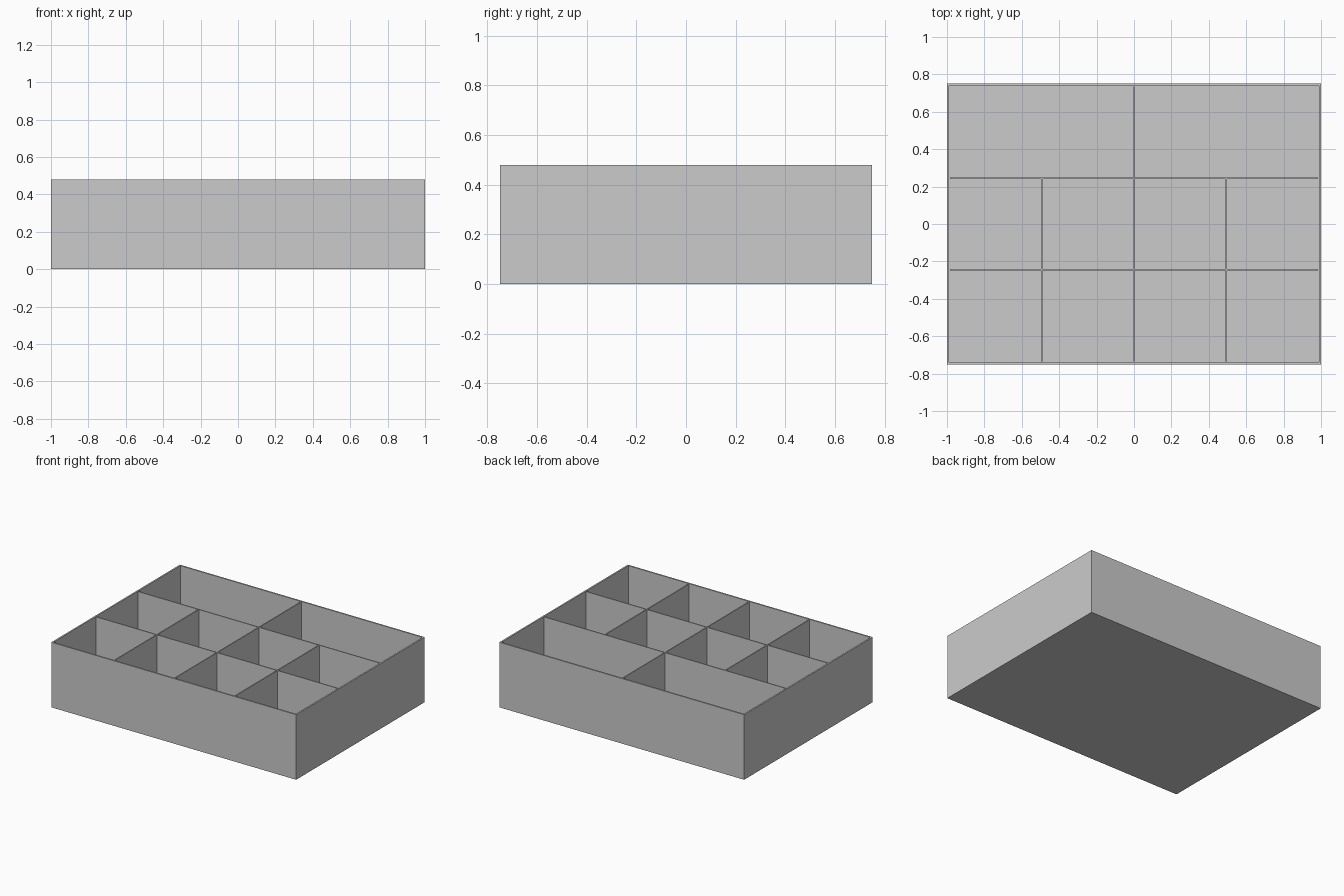
import bpy
import bmesh
from mathutils import Matrix, Vector

old = bpy.data.objects.get("Cube")
if old:
    bpy.data.objects.remove(old)

WIDTH, DEPTH, HEIGHT = 2.0, 1.5, 0.48
WALL, FLOOR, DIVIDER = 0.016, 0.016, 0.008

grey = bpy.data.materials.new("plain grey")
grey.use_nodes = True
grey.diffuse_color = (0.6, 0.6, 0.6, 1)
grey.node_tree.nodes["Principled BSDF"].inputs["Base Color"].default_value = (0.6, 0.6, 0.6, 1)


def add_object(name, bm):
    mesh = bpy.data.meshes.new(name)
    bm.to_mesh(mesh)
    bm.free()
    mesh.materials.append(grey)
    obj = bpy.data.objects.new(name, mesh)
    bpy.context.collection.objects.link(obj)
    return obj


def box_mesh(x0, x1, y0, y1, z0, z1):
    bm = bmesh.new()
    size = Vector((x1 - x0, y1 - y0, z1 - z0))
    centre = Vector((x0 + x1, y0 + y1, z0 + z1)) / 2
    bmesh.ops.create_cube(bm, size=1, matrix=Matrix.Translation(centre) @ Matrix.Diagonal(size.to_4d()))
    return bm


# Open tray: inset the top of a block for the rim, then sink the middle to the floor
bm = box_mesh(-WIDTH / 2, WIDTH / 2, -DEPTH / 2, DEPTH / 2, 0, HEIGHT)
top = max(bm.faces, key=lambda f: f.calc_center_median().z)
bmesh.ops.inset_region(bm, faces=[top], thickness=WALL)
sunk = bmesh.ops.extrude_face_region(bm, geom=[top])
bmesh.ops.translate(bm, vec=(0, 0, FLOOR - HEIGHT),
                    verts=[v for v in sunk["geom"] if isinstance(v, bmesh.types.BMVert)])
if top.is_valid:
    bmesh.ops.delete(bm, geom=[top], context='FACES_ONLY')
bmesh.ops.recalc_face_normals(bm, faces=bm.faces)
add_object("tray", bm)

# Long dividers split the tray into three equal rows
half_x, half_y, t = WIDTH / 2 - WALL, DEPTH / 2 - WALL, DIVIDER / 2
row = 2 * half_y / 3
for name, y in (("front_long_divider", -row / 2), ("back_long_divider", row / 2)):
    add_object(name, box_mesh(-half_x, half_x, y - t, y + t, FLOOR, HEIGHT))

# Short dividers: four cells in the front and middle rows, two in the back row
rows = (("front", -half_y, -row / 2 - t, 4),
        ("middle", -row / 2 + t, row / 2 - t, 4),
        ("back", row / 2 + t, half_y, 2))
for name, y0, y1, cells in rows:
    for i in range(1, cells):
        x = -half_x + 2 * half_x * i / cells
        add_object(f"{name}_row_divider_{i}", box_mesh(x - t, x + t, y0, y1, FLOOR, HEIGHT))
